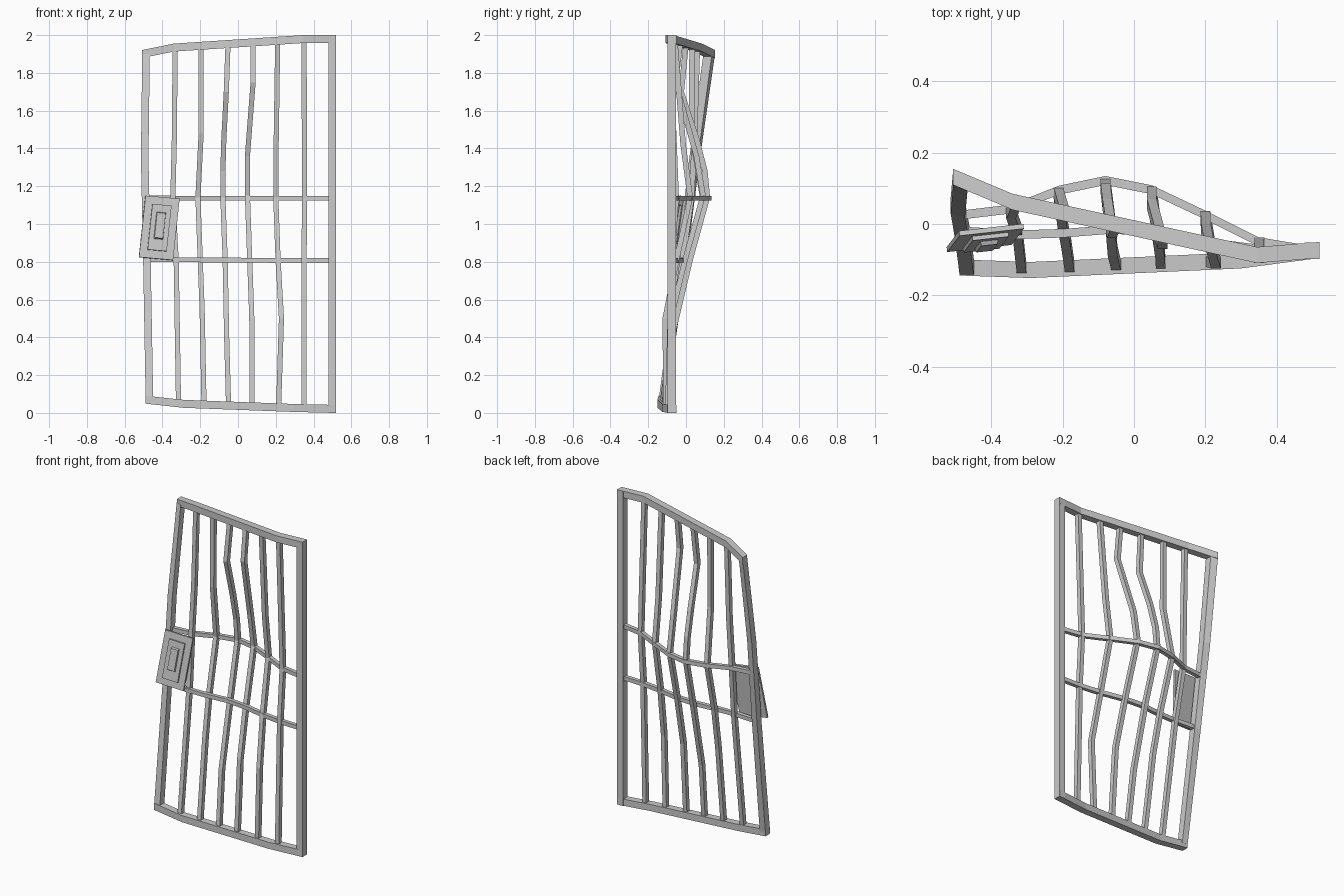
import bpy
import bmesh
from mathutils import Vector


def mesh_object(name, verts, faces):
    """Mesh with consistent outward normals."""
    me = bpy.data.meshes.new(name)
    me.from_pydata(verts, [], faces)
    bm = bmesh.new()
    bm.from_mesh(me)
    bmesh.ops.recalc_face_normals(bm, faces=bm.faces)
    bm.to_mesh(me)
    bm.free()
    ob = bpy.data.objects.new(name, me)
    bpy.context.collection.objects.link(ob)
    return ob


def sweep(name, path, a, b, upright, skew=0.0):
    """Rectangular bar along a path; section lies in xy (upright) or yz (level).
    skew slants the upright section increasingly towards the last point."""
    verts, faces = [], []
    for i, p in enumerate(path):
        k = skew * i / (len(path) - 1)
        for s, t in ((-1, -1), (1, -1), (1, 1), (-1, 1)):
            if upright:
                off = Vector((s * a / 2, t * b / 2 + k * s * a / 2, 0))
            else:
                off = Vector((0, s * a / 2, t * b / 2))
            verts.append(Vector(p) + off)
    for i in range(len(path) - 1):
        for k in range(4):
            j, m = i * 4, (k + 1) % 4
            faces.append((j + k, j + m, j + 4 + m, j + 4 + k))
    n = len(verts)
    faces += [(3, 2, 1, 0), (n - 4, n - 3, n - 2, n - 1)]
    return mesh_object(name, verts, faces)


# Outer frame: straight hinge post, bent rails and leaning latch post
sweep("hinge_post", [(0.499, -0.075, 0), (0.499, -0.075, 2)], 0.042, 0.045, True)
sweep("top_rail", [(0.52, -0.073, 1.979), (0.345, -0.087, 1.979),
                   (-0.34, 0.062, 1.934), (-0.507, 0.132, 1.9)], 0.045, 0.042, False)
sweep("bottom_rail", [(0.52, -0.073, 0.021), (0.3, -0.102, 0.026),
                      (-0.29, -0.129, 0.048), (-0.489, -0.122, 0.07)], 0.045, 0.042, False)
sweep("latch_post", [(-0.469, -0.122, 0.07), (-0.482, -0.022, 0.8), (-0.494, 0.046, 1.35),
                     (-0.487, 0.123, 1.9)], 0.04, 0.045, True, -0.42)

# Six bent bars, each a short path from bottom rail to top rail
bars = [
    [(-0.315, -0.126, 0.05), (-0.327, -0.02, 0.8), (-0.345, 0.03, 1.14),
     (-0.337, 0.045, 1.45), (-0.333, 0.06, 1.93)],
    [(-0.18, -0.123, 0.045), (-0.19, -0.055, 0.55), (-0.2, -0.002, 0.81), (-0.212, 0.088, 1.14),
     (-0.195, 0.03, 1.48), (-0.195, 0.032, 1.94)],
    [(-0.05, -0.117, 0.04), (-0.06, -0.075, 0.4), (-0.068, 0.022, 0.81), (-0.08, 0.113, 1.14),
     (-0.08, 0.1, 1.28), (-0.075, 0.057, 1.45), (-0.062, -0.025, 1.7), (-0.053, 0, 1.95)],
    [(0.075, -0.112, 0.035), (0.073, -0.08, 0.5), (0.062, -0.005, 0.81), (0.05, 0.09, 1.15),
     (0.05, 0.055, 1.36), (0.08, -0.055, 1.75), (0.08, -0.03, 1.96)],
    [(0.215, -0.106, 0.03), (0.23, -0.11, 0.5), (0.212, -0.05, 0.81), (0.2, 0.022, 1.14),
     (0.202, -0.015, 1.42), (0.21, -0.058, 1.96)],
    [(0.35, -0.096, 0.025), (0.35, -0.075, 0.81), (0.352, -0.052, 1.14), (0.35, -0.085, 1.97)],
]
for i, path in enumerate(bars, 1):
    sweep(f"bar_{i}", path, 0.027, 0.029, True)

# Two bowed cross rails
sweep("upper_cross_rail", [(-0.47, 0.027, 1.138), (-0.345, 0.042, 1.137), (-0.21, 0.095, 1.137),
                           (-0.08, 0.122, 1.137), (0.05, 0.096, 1.137), (0.2, 0.025, 1.137),
                           (0.35, -0.05, 1.137), (0.485, -0.072, 1.137)], 0.025, 0.025, False)
sweep("lower_cross_rail", [(-0.47, -0.02, 0.812), (-0.325, -0.03, 0.811), (-0.2, -0.026, 0.81),
                           (-0.06, -0.015, 0.81), (0.07, -0.024, 0.808), (0.21, -0.052, 0.807),
                           (0.35, -0.07, 0.807), (0.485, -0.075, 0.807)], 0.024, 0.025, False)

# Tilted lock: plate, raised panel and raised handle block share one local frame
origin = Vector((-0.417, -0.04, 0.979))
ax_x = Vector((0.18, 0.02, -0.016)).normalized()
ax_z = Vector((0.035, 0.046, 0.328)).normalized()
ax_y = ax_z.cross(ax_x).normalized()


def lock_block(name, w, h, back, front, taper=1.0, up=0.0):
    verts = [origin + ax_x * sx * w / 2 * k + ax_y * d + ax_z * (up + sz * h / 2 * k)
             for d, k in ((front, taper), (back, 1.0))
             for sx, sz in ((-1, -1), (1, -1), (1, 1), (-1, 1))]
    faces = [(0, 1, 2, 3), (7, 6, 5, 4)]
    faces += [(k, k + 4, (k + 1) % 4 + 4, (k + 1) % 4) for k in range(4)]
    return mesh_object(name, verts, faces)


lock_block("lock_plate", 0.182, 0.33, 0.008, -0.006)
lock_block("lock_panel", 0.102, 0.245, -0.005, -0.018)
lock_block("lock_handle", 0.05, 0.145, -0.017, -0.03, 0.92, 0.01)
